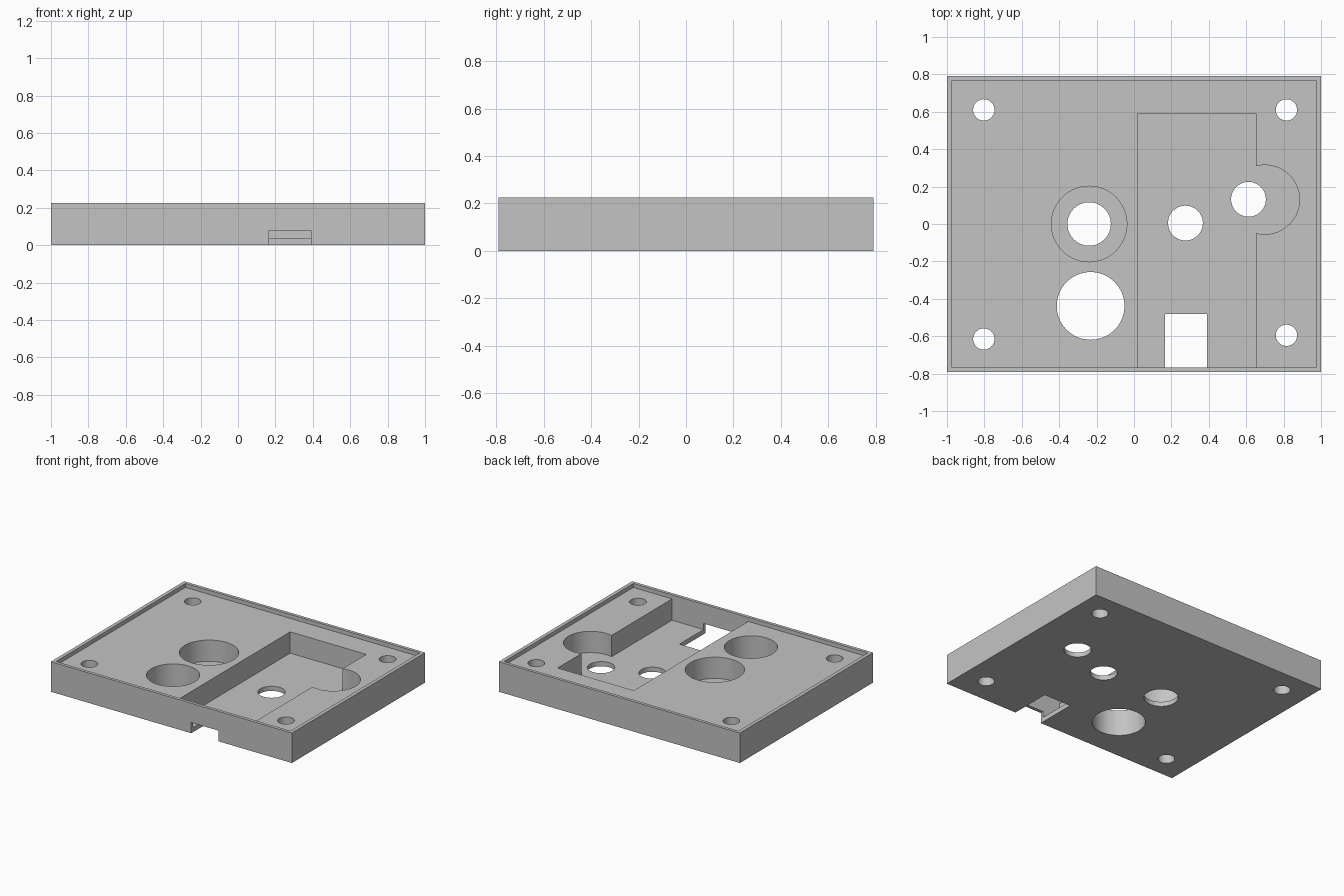
import bpy

old = bpy.data.objects.get("Cube")
if old:
    bpy.data.objects.remove(old, do_unlink=True)

WIDTH, DEPTH, HEIGHT = 2.0, 1.58, 0.225
DECK = 0.195      # recessed top surface inside the rim
FLOOR = 0.035     # floor of the pockets
ABOVE, BELOW = 0.4, -0.2

grey = bpy.data.materials.new("light grey")
grey.use_nodes = True
colour = (0.55, 0.55, 0.55, 1)
grey.diffuse_color = colour
grey.node_tree.nodes["Principled BSDF"].inputs["Base Color"].default_value = colour


def box(name, x0, x1, y0, y1, z0, z1):
    bpy.ops.mesh.primitive_cube_add(
        size=1, location=((x0 + x1) / 2, (y0 + y1) / 2, (z0 + z1) / 2))
    ob = bpy.context.object
    ob.name = name
    ob.scale = (x1 - x0, y1 - y0, z1 - z0)
    bpy.ops.object.transform_apply(location=True, rotation=False, scale=True)
    ob.data.materials.append(grey)
    return ob


def cylinder(name, x, y, radius, z0=BELOW, z1=ABOVE):
    bpy.ops.mesh.primitive_cylinder_add(
        vertices=64, radius=radius, depth=z1 - z0, location=(x, y, (z0 + z1) / 2))
    ob = bpy.context.object
    ob.name = name
    ob.data.materials.append(grey)
    return ob


def cut(target, cutter):
    cutter.hide_render = True
    mod = target.modifiers.new(cutter.name, "BOOLEAN")
    mod.operation = "DIFFERENCE"
    mod.solver = "EXACT"
    mod.object = cutter
    bpy.context.view_layer.objects.active = target
    bpy.ops.object.modifier_apply(modifier=mod.name)
    bpy.data.objects.remove(cutter, do_unlink=True)


# Solid plate
plate = box("housing_plate", -WIDTH / 2, WIDTH / 2, -DEPTH / 2, DEPTH / 2, 0, HEIGHT)

# Shallow recess that leaves the thin rim
cut(plate, box("rim_recess", -0.973, 0.973, -0.766, 0.767, DECK, ABOVE))

# Long pocket with a round bay, and the round counterbore
cut(plate, box("long_pocket", 0.02, 0.652, -0.766, 0.59, FLOOR, ABOVE))
cut(plate, cylinder("round_bay", 0.70, 0.13, 0.185, FLOOR))
cut(plate, cylinder("counterbore", -0.24, 0, 0.202, FLOOR))

# Cable slot through the front wall and pocket floor
cut(plate, box("cable_slot", 0.165, 0.39, -1, -0.48, BELOW, 0.08))

# Through holes
for x, y, radius in ((-0.24, 0, 0.116), (-0.232, -0.438, 0.181),
                     (0.275, 0.005, 0.093), (0.612, 0.132, 0.093)):
    cut(plate, cylinder("through_hole", x, y, radius))

# Corner screw holes
for x, y in ((-0.803, 0.61), (0.815, 0.61), (-0.803, -0.615), (0.815, -0.595)):
    cut(plate, cylinder("screw_hole", x, y, 0.057))

# Smooth hole walls, sharp edges elsewhere
bpy.ops.object.select_all(action="DESELECT")
plate.select_set(True)
bpy.context.view_layer.objects.active = plate
bpy.ops.object.shade_smooth_by_angle()
